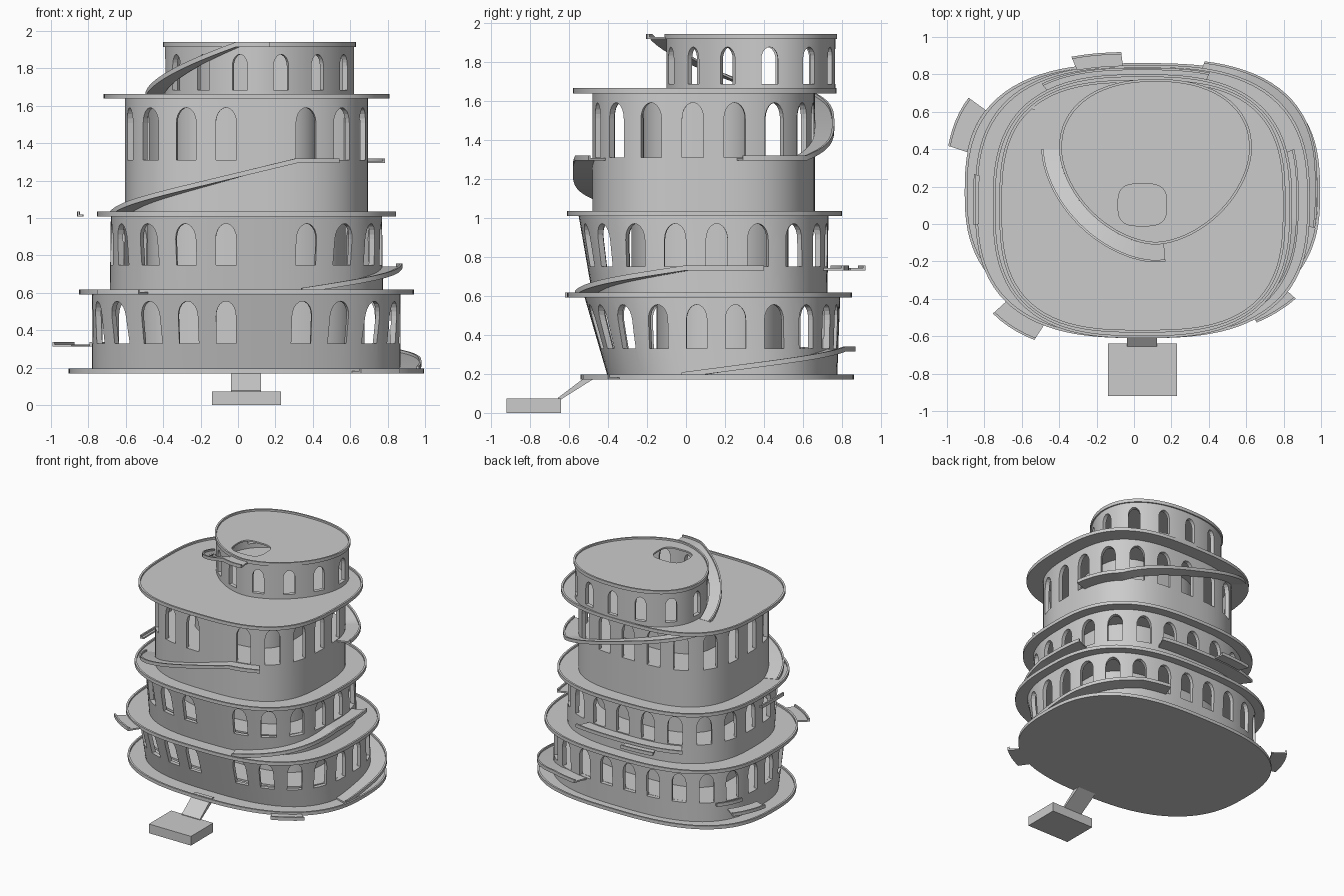
import bpy, bmesh, math
from mathutils import Vector

if "Cube" in bpy.data.objects:
    bpy.data.objects.remove(bpy.data.objects["Cube"])

N = 112

# Plan outlines: x0, x1, y at the front, y at the back, widest y, front power, back power
def shape(x0, x1, y0, y1, n=2.75, ymid=None, nf=None):
    return (x0, x1, y0, y1, (y0 + y1) / 2 if ymid is None else ymid, nf or n, n)

def point(s, deg, off=0.0):
    x0, x1, y0, y1, ym, nf, nb = s
    a = math.radians(deg)
    c, d = math.cos(a), math.sin(a)
    n = nb if d >= 0 else nf
    # equal polar steps give an even spread of points
    h = (y1 - ym if d >= 0 else ym - y0) + off
    w = (x1 - x0) / 2 + off
    r = (abs(c) ** n + abs(d) ** n) ** (-1 / n)
    return ((x0 + x1) / 2 + r * c * w, ym + r * d * h)

def loop(s, z, off=0.0):
    return [(*point(s, 360 * i / N, off), z) for i in range(N)]

def loft(name, loops, closed=True, ring=False, caps=True, angle=35):
    bm = bmesh.new()
    rows = [[bm.verts.new(p) for p in l] for l in loops]
    m = len(rows[0])
    for i in range(len(rows) if ring else len(rows) - 1):
        a, b = rows[i], rows[(i + 1) % len(rows)]
        for j in range(m if closed else m - 1):
            k = (j + 1) % m
            bm.faces.new((a[j], a[k], b[k], b[j]))
    if caps and not ring:
        bm.faces.new(rows[0])
        bm.faces.new(rows[-1])
    bmesh.ops.recalc_face_normals(bm, faces=bm.faces)
    me = bpy.data.meshes.new(name)
    bm.to_mesh(me)
    bm.free()
    ob = bpy.data.objects.new(name, me)
    bpy.context.collection.objects.link(ob)
    bpy.ops.object.select_all(action='DESELECT')
    ob.select_set(True)
    bpy.context.view_layer.objects.active = ob
    bpy.ops.object.shade_smooth_by_angle(angle=math.radians(angle))
    return ob

# Terrace with a thin raised lip, optionally with a hole
def terrace(name, s, z, hole=None):
    ls = [loop(s, z), loop(s, z + .026), loop(s, z + .026, -.014), loop(s, z + .012, -.014)]
    if hole:
        ls += [loop(hole, z + .012), loop(hole, z)]
    return loft(name, ls, ring=bool(hole))

# Arched window cutters spaced evenly along the wall
def cutters(name, s, count, start_x, skip, sill, head, width):
    pts = [Vector(point(s, -90 + i * .25)) for i in range(1441)]
    acc = [0.0]
    for a, b in zip(pts, pts[1:]):
        acc.append(acc[-1] + (b - a).length)
    total = acc[-1]
    i0 = min(range(-200, 200), key=lambda i: abs(pts[i % 1440].x - start_x)) % 1440
    w, spring = width / 2, head - width * .75
    prof = [(-w, sill), (w, sill)]
    prof += [(w * math.cos(math.pi * k / 10), spring + (head - spring) * math.sin(math.pi * k / 10))
             for k in range(11)]
    bm = bmesh.new()
    for k in range(skip, count):
        goal = (acc[i0] + total * k / count) % total
        i = min(range(1440), key=lambda q: abs(acc[q] - goal))
        t = (pts[(i + 2) % 1440] - pts[i - 2 if i > 1 else i + 1438]).normalized()
        nrm = Vector((t.y, -t.x))
        rows = []
        for d in (-.13, .13):
            rows.append([bm.verts.new((*(pts[i] + t * u + nrm * d), z)) for u, z in prof])
        m = len(prof)
        for j in range(m):
            bm.faces.new((rows[0][j], rows[0][(j + 1) % m], rows[1][(j + 1) % m], rows[1][j]))
        bm.faces.new(rows[0])
        bm.faces.new(rows[1])
    bmesh.ops.recalc_face_normals(bm, faces=bm.faces)
    me = bpy.data.meshes.new(name)
    bm.to_mesh(me)
    bm.free()
    ob = bpy.data.objects.new(name, me)
    bpy.context.collection.objects.link(ob)
    ob.hide_render = True
    return ob

def arcade(name, low, high, z0, z1, *win):
    t = -.03
    wall = loft(name, [loop(low, z0), loop(high, z1), loop(high, z1, t), loop(low, z0, t)], ring=True)
    cut = cutters(name + "_cutter", tuple((a + b) / 2 for a, b in zip(low, high)), *win)
    mod = wall.modifiers.new("windows", 'BOOLEAN')
    mod.operation, mod.solver, mod.object = 'DIFFERENCE', 'EXACT', cut
    bpy.context.view_layer.objects.active = wall
    bpy.ops.object.modifier_apply(modifier=mod.name)
    bpy.data.objects.remove(cut)

# Curved ramp with an outer lip; keys are (direction, height), rising evenly along the path
def ramp(name, s, keys, inner=0.0, outer=.1):
    rows = []
    for (a0, z0), (a1, z1) in zip(keys, keys[1:]):
        k = max(4, int(abs(a1 - a0) / 3))
        ang = [a0 + (a1 - a0) * i / k for i in range(k + 1)]
        pts = [Vector(point(s, a, outer / 2)) for a in ang]
        acc = [0.0]
        for p, q in zip(pts, pts[1:]):
            acc.append(acc[-1] + (q - p).length)
        for a, d in list(zip(ang, acc))[1 if rows else 0:]:
            z = z0 + (z1 - z0) * d / acc[-1]
            sec = ((inner, 0), (outer, 0), (outer, .026), (outer - .012, .026),
                   (outer - .012, .012), (inner, .012))
            rows.append([(*point(s, a, o), z + h) for o, h in sec])
    loft(name, rows)

# Terraces
S0 = shape(-.905, .995, -.54, .86, 2.75, None, 2.5)
S1 = shape(-.85, .94, -.61, .85, 2.75)
S2 = shape(-.755, .845, -.61, .80, 2.75)
S3 = shape(-.72, .81, -.58, .77, 2.9)
S4 = shape(-.40, .63, -.11, .775, 2.25, .40, 1.75)
hole = shape(-.085, .175, -.01, .215, 3.2)
terrace("terrace_1", S0, .17)
terrace("terrace_2", S1, .592)
terrace("terrace_3", S2, 1.008)
terrace("terrace_4", S3, 1.638)
terrace("roof", S4, 1.915, hole)

# Arcaded walls
W0, W0t = shape(-.78, .87, -.40, .775), shape(-.78, .87, -.52, .79)
W1, W1t = shape(-.685, .775, -.48, .725), shape(-.68, .77, -.55, .73)
W2 = shape(-.605, .695, -.48, .66, 2.9)
W3 = shape(-.39, .62, -.10, .765, 2.25, .40, 1.75)
arcade("wall_1", W0, W0t, .182, .593, 24, .14, 1, .33, .555, .105)
arcade("wall_2", W1, W1t, .604, 1.009, 21, .15, 1, .75, .97, .11)
arcade("wall_3", W2, W2, 1.02, 1.639, 19, .15, 1, 1.31, 1.59, .11)
arcade("wall_4", W3, W3, 1.65, 1.916, 13, .01, 0, 1.685, 1.875, .085)

# Inner floors at sill height and the core behind the windows
for i, (s, sill, top, inset) in enumerate(((W0, .33, .592, -.25), (W1, .75, 1.008, -.2),
                                           (W2, 1.31, 1.638, -.26))):
    loft(f"inner_floor_{i + 1}", [loop(s, sill - .015, -.028), loop(s, sill, -.028)])
    loft(f"core_{i + 1}", [loop(s, sill, inset), loop(s, top, inset)], caps=False)

# Ramps climbing anticlockwise
ramp("ramp_1", W0, [(-17, .182), (57, .315), (70, .315)], 0, .11)
ramp("ramp_2", W1, [(-70, .60), (-10, .73), (22, .73)], -.02, .105)
ramp("ramp_3", W2, [(-157, 1.01), (-70, 1.293), (-53, 1.293)])
ramp("ramp_4", W2, [(17, 1.293), (45, 1.293), (135, 1.635)])
ramp("ramp_5", W3, [(180, 1.64), (258, 1.915), (275, 1.915)], .01, .105)

# Landings and outlying pads
ramp("landing_1", W0, [(142, .312), (159, .312)], 0, .035)
ramp("landing_2", W1, [(66, .73), (126, .73)], 0, .11)
ramp("pad_1", S0, [(144, .312), (162, .312)], .0, .105)
ramp("pad_2", W1, [(97, .73), (113, .73)], .12, .195)
ramp("pad_3", S2, [(168, 1.008), (187, 1.008)], .075, .105)
ramp("pad_4", S1, [(222, .592), (237, .592)], -.01, .085)
ramp("pad_5", S0, [(-56, .17), (-42, .17)], -.01, .08)

# Entrance block and sloping gangway
def prism(name, x0, x1, prof):
    loft(name, [[(x, y, z) for y, z in prof] for x in (x0, x1)], angle=20)

prism("entrance_block", -.14, .23, [(-.92, 0), (-.64, 0), (-.64, .073), (-.92, .073)])
prism("gangway", -.037, .123, [(-.655, .06), (-.48, .17), (-.48, .188), (-.51, .188), (-.655, .078)])
